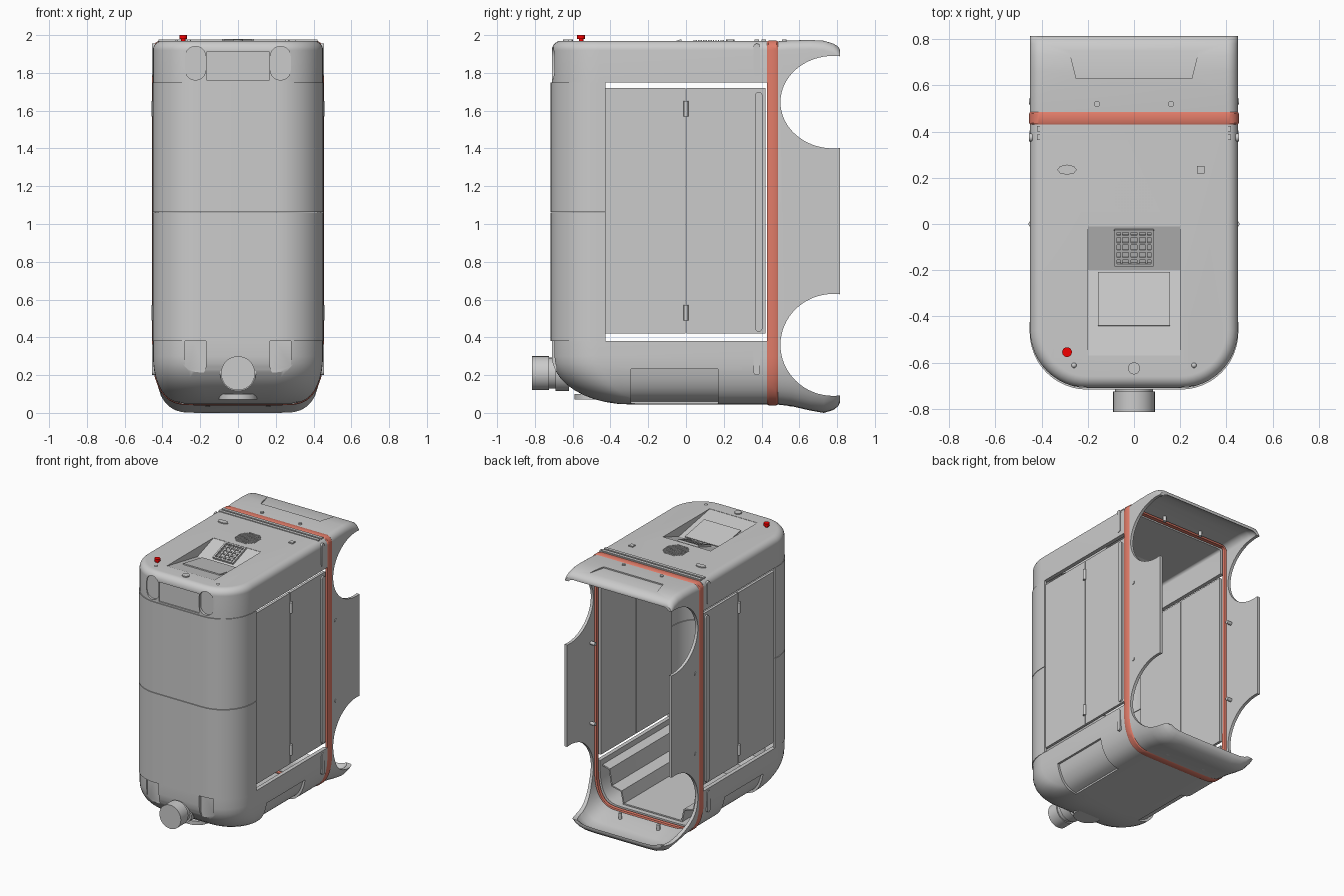
import bpy, bmesh, math
from mathutils import Matrix

if "Cube" in bpy.data.objects:
    bpy.data.objects.remove(bpy.data.objects["Cube"])

C = bpy.context


def obj_from_bm(name, bm):
    bmesh.ops.recalc_face_normals(bm, faces=bm.faces)
    me = bpy.data.meshes.new(name)
    bm.to_mesh(me)
    bm.free()
    o = bpy.data.objects.new(name, me)
    C.collection.objects.link(o)
    return o


def apply(o, mod):
    C.view_layer.objects.active = o
    bpy.ops.object.modifier_apply(modifier=mod.name)


def loft(name, rings, closed=False, cap=False, thick=0.03, solid=False):
    """Skin equal-length point rings, then give the skin wall thickness (or cap it solid)."""
    bm = bmesh.new()
    vs = [[bm.verts.new(p) for p in r] for r in rings]
    n = len(rings[0])
    for a, b in zip(vs, vs[1:]):
        for i in range(n if closed else n - 1):
            j = (i + 1) % n
            bm.faces.new((a[i], a[j], b[j], b[i]))
    if cap or solid:
        bm.faces.new(vs[-1])
    if solid:
        bm.faces.new(vs[0])
        return obj_from_bm(name, bm)
    o = obj_from_bm(name, bm)
    m = o.modifiers.new("wall", 'SOLIDIFY')
    m.thickness, m.offset, m.use_even_offset = thick, -1, True
    apply(o, m)
    return o


def prism(name, pts, axis, a, b):
    put = {'x': lambda p, d: (d, p[0], p[1]), 'y': lambda p, d: (p[0], d, p[1]),
           'z': lambda p, d: (p[0], p[1], d)}[axis]
    bm = bmesh.new()
    lo, hi = [[bm.verts.new(put(p, d)) for p in pts] for d in (a, b)]
    bm.faces.new(lo)
    bm.faces.new(hi)
    for i in range(len(pts)):
        j = (i + 1) % len(pts)
        bm.faces.new((lo[i], lo[j], hi[j], hi[i]))
    return obj_from_bm(name, bm)


def rect(a0, b0, a1, b1):
    return [(a0, b0), (a1, b0), (a1, b1), (a0, b1)]


def oval(cx, cy, rx, ry, n=32):
    return [(cx + rx * math.cos(2 * math.pi * i / n), cy + ry * math.sin(2 * math.pi * i / n))
            for i in range(n)]


def capsule(cx, z0, z1, r, n=10):
    arc = [math.pi * i / n for i in range(n + 1)]
    return ([(cx + r * math.cos(t), z1 - r + r * math.sin(t)) for t in arc] +
            [(cx - r * math.cos(t), z0 + r - r * math.sin(t)) for t in arc])


def cut(o, cutter):
    m = o.modifiers.new("cut", 'BOOLEAN')
    m.operation, m.object = 'DIFFERENCE', cutter
    apply(o, m)
    bpy.data.objects.remove(cutter)


def boxes(name, items, loc=(0, 0, 0), rx=0):
    bm = bmesh.new()
    for c, s in items:
        bmesh.ops.create_cube(bm, size=1, matrix=Matrix.Translation(c) @ Matrix.Diagonal((*s, 1)))
    bm.transform(Matrix.Translation(loc) @ Matrix.Rotation(rx, 4, 'X'))
    return obj_from_bm(name, bm)


def paint(o, name, col):
    m = bpy.data.materials.get(name) or bpy.data.materials.new(name)
    m.diffuse_color = col
    m.use_nodes = True
    m.node_tree.nodes["Principled BSDF"].inputs["Base Color"].default_value = m.diffuse_color
    o.data.materials.append(m)


def u_ring(hw, f, r, z, back=0.43, n=12):
    """U-shaped plan outline, open at the back."""
    arc = [math.pi / 2 * i / n for i in range(n + 1)]
    right = [(hw, back, z)] + [(hw - r + r * math.cos(t), f + r - r * math.sin(t), z) for t in arc]
    return right + [(-x, y, z) for x, y, z in reversed(right)]


def belly(t):
    """Half width and height factor of the rounded underside."""
    return 0.22 + 0.23 * max(math.cos(t), 0) ** 0.6, math.sin(t)


def section(y, top, bot, grow=0.0, r=0.05, n=10):
    """Closed cross-section: small round top corners, big round bottom corners."""
    arc = [math.pi / 2 * i / n for i in range(n + 1)]
    half = [(0.45 + grow - r + r * math.sin(t), top - r + r * math.cos(t)) for t in arc]
    half += [(belly(t)[0] + grow, 0.30 - (0.30 - bot) * belly(t)[1]) for t in arc]
    return [(x, y, z) for x, z in half] + [(-x, y, z) for x, z in reversed(half)]


quarter = [math.pi / 2 * i / 10 for i in range(11)]

# Top cap with sunk control area, front notch and strap grooves
rings = [u_ring(0.45, -0.71, 0.25, 1.75)]
for t in quarter:
    i = 0.05 * (1 - math.cos(t))
    rings.append(u_ring(0.45 - i, -0.71 + i, 0.25 - i, 1.92 + 0.05 * math.sin(t)))
top_cap = loft("top_cap", rings, cap=True)
cut(top_cap, prism("c", rect(-0.2, -0.57, 0.2, -0.01), 'z', 1.89, 2.1))
cut(top_cap, prism("c", rect(-0.168, 1.762, 0.168, 1.91), 'y', -0.9, -0.70))
for s in (1, -1):
    cut(top_cap, prism("c", capsule(0.225 * s, 1.762, 1.94, 0.055), 'y', -0.9, -0.69))

# Control tray, screen and grille
prism("control_tray", [(-0.57, 1.968), (-0.2, 1.90), (-0.01, 1.968), (-0.01, 1.94),
                       (-0.2, 1.87), (-0.57, 1.94)], 'x', -0.2, 0.2)
for s in (1, -1):
    prism("tray_side", [(-0.57, 1.945), (-0.2, 1.87), (-0.01, 1.945)], 'x', 0.2 * s, 0.21 * s)
boxes("screen", [((0, 0, 0), (0.31, 0.235, 0.012))], (0, -0.325, 1.925), -0.182)
bars = [((0, s * 0.078, 0), (0.17, 0.012, 0.03)) for s in (1, -1)]
bars += [((s * 0.08, 0, 0), (0.012, 0.16, 0.03)) for s in (1, -1)]
for k in range(4):
    bars += [((-0.054 + 0.036 * k, 0, 0), (0.01, 0.15, 0.018)),
             ((0, -0.05 + 0.034 * k, 0), (0.16, 0.01, 0.018))]
boxes("air_grille", bars, (0, -0.1, 1.936), 0.343)

# Bits on the top: speaker dots, sockets, knob, warning light
dots = [((0.013 * i, 0.12 + 0.013 * j, 1.968), (0.007, 0.007, 0.012))
        for i in range(-7, 8) for j in range(-7, 8) if i * i + j * j < 48]
boxes("speaker_dots", dots)
prism("oval_socket", oval(-0.29, 0.235, 0.042, 0.022, 8), 'z', 1.96, 1.978)
prism("square_socket", rect(0.272, 0.218, 0.306, 0.252), 'z', 1.96, 1.978)
prism("top_knob", oval(0, -0.625, 0.026, 0.026), 'z', 1.955, 1.978)
stem = prism("light_stem", oval(-0.29, -0.555, 0.012, 0.012, 16), 'z', 1.95, 1.985)
lamp = prism("warning_light", oval(-0.29, -0.555, 0.021, 0.021, 24), 'z', 1.98, 2.0)
for o in (stem, lamp):
    paint(o, "lamp_red", (0.9, 0.0, 0.0, 1))

# Bottom tub with rounded belly, side recesses and strap grooves
rings = [u_ring(0.45, -0.71, 0.25, 0.38)]
for t in quarter:
    hw, s = belly(t)
    f = -0.30 - 0.41 * math.cos(t)
    rings.append(u_ring(hw, f, 0.25 * (hw / 0.45), 0.30 - 0.255 * s))
tub = loft("bottom_tub", rings, cap=True)
inset = [(belly(t)[0] - 0.014, 0.312 - 0.255 * belly(t)[1]) for t in quarter[2:10]]
for s in (1, -1):
    pts = inset + [(inset[-1][0], 0.0), (0.6, 0.0), (0.6, inset[0][1])]
    cut(tub, prism("c", [(s * x, z) for x, z in pts], 'y', -0.29, 0.17))
    cut(tub, prism("c", capsule(0.225 * s, 0.19, 0.5, 0.055), 'y', -0.9, -0.685))

# Stepped liner inside the tub
steps = [(0.425, -0.68, 0.34), (0.36, -0.58, 0.32), (0.34, -0.56, 0.20),
         (0.26, -0.42, 0.18), (0.24, -0.40, 0.09)]
loft("tub_liner", [u_ring(h, f, h * 0.58, z, 0.40) for h, f, z in steps], cap=True, thick=0.01)

# Two wrap-around front panels
for name, z0, z1 in (("lower_front_panel", 0.38, 1.06), ("upper_front_panel", 1.064, 1.75)):
    loft(name, [u_ring(0.452, -0.717, 0.25, z, -0.425) for z in (z0, z1)], thick=0.02)

# Side doors, edge rails, hinges and trim ribs
for s in (1, -1):
    for name, y0, y1 in (("front_side_door", -0.43, -0.003), ("rear_side_door", 0.003, 0.42)):
        prism(name, rect(y0, 0.42, y1, 1.72), 'x', 0.42 * s, 0.44 * s)
    prism("door_rail", capsule(0.385, 0.43, 1.70, 0.02), 'x', 0.43 * s, 0.452 * s)
    for z in (0.53, 1.61):
        prism("hinge", oval(0.445 * s, 0, 0.012, 0.012, 16), 'z', z - 0.04, z + 0.04)
    prism("cap_side_rib", capsule(0.375, 1.78, 1.955, 0.018), 'x', 0.44 * s, 0.455 * s)
    prism("tub_side_rib", capsule(0.375, 0.2, 0.365, 0.018), 'x', 0.43 * s, 0.455 * s)
for y in (0.375, 0.412):
    prism("cap_top_rib", rect(-0.42, y - 0.012, 0.42, y + 0.012), 'z', 1.96, 1.976)

# Red sealing ring
seal = loft("sealing_ring", [section(0.43, 1.967, 0.044), section(0.438, 1.971, 0.04, 0.004),
                             section(0.478, 1.971, 0.04, 0.004), section(0.486, 1.967, 0.044)],
            closed=True)
paint(seal, "seal_red", (0.75, 0.2, 0.14, 1))

# Rear shell: hollowed solid with scooped sides and flared top and bottom lips
flare = [(0.486, 1.967, 0.044), (0.56, 1.972, 0.035), (0.66, 1.974, 0.012), (0.73, 1.970, 0.0),
         (0.78, 1.955, 0.015), (0.805, 1.94, 0.035), (0.815, 1.922, 0.055)]
rear = loft("rear_shell", [section(*p) for p in flare], closed=True, solid=True)
hollow = [(0.47, 1.967, 0.044)] + flare[1:-1] + [(0.84, 1.915, 0.065)]
cut(rear, loft("c", [section(y, t - 0.024, b + 0.024, -0.022) for y, t, b in hollow],
               closed=True, solid=True))
for z, rz in ((1.645, 0.245), (0.36, 0.27)):
    cut(rear, prism("c", oval(0.78, z, 0.28, rz, 64), 'x', -1, 1))
cut(rear, prism("c", [(-0.25, 0.63), (0.25, 0.63), (0.29, 0.79), (-0.29, 0.79)], 'z', 1.964, 2.1))

# Locating pins through the rear shell
for s in (1, -1):
    for z in (0.70, 1.31):
        prism("side_pin", oval(0.53, z, 0.013, 0.013, 16), 'x', 0.39 * s, 0.455 * s)
    prism("top_pin", oval(0.16 * s, 0.52, 0.013, 0.013, 16), 'z', 1.91, 1.977)
    prism("bottom_pin", oval(0.16 * s, 0.56, 0.013, 0.013, 16), 'z', 0.035, 0.10)

# Front spout with collar, drain disc and white studs
prism("spout_collar", oval(0, 0.21, 0.095, 0.095), 'y', -0.69, -0.62)
prism("spout_neck", oval(0, 0.21, 0.082, 0.082), 'y', -0.75, -0.66)
prism("spout", oval(0, 0.21, 0.09, 0.09, 40), 'y', -0.815, -0.725)
prism("drain_disc", oval(0, -0.50, 0.10, 0.09), 'z', 0.07, 0.10)
for s in (1, -1):
    for z, y in ((0.145, -0.565), (1.966, -0.612)):
        bm = bmesh.new()
        bmesh.ops.create_uvsphere(bm, u_segments=16, v_segments=8, radius=0.012,
                                  matrix=Matrix.Translation((0.26 * s, y, z)))
        paint(obj_from_bm("stud", bm), "white", (0.95, 0.95, 0.95, 1))

# Smooth curves, crisp edges
bpy.ops.object.select_all(action='SELECT')
C.view_layer.objects.active = top_cap
bpy.ops.object.shade_smooth_by_angle(angle=math.radians(30))
